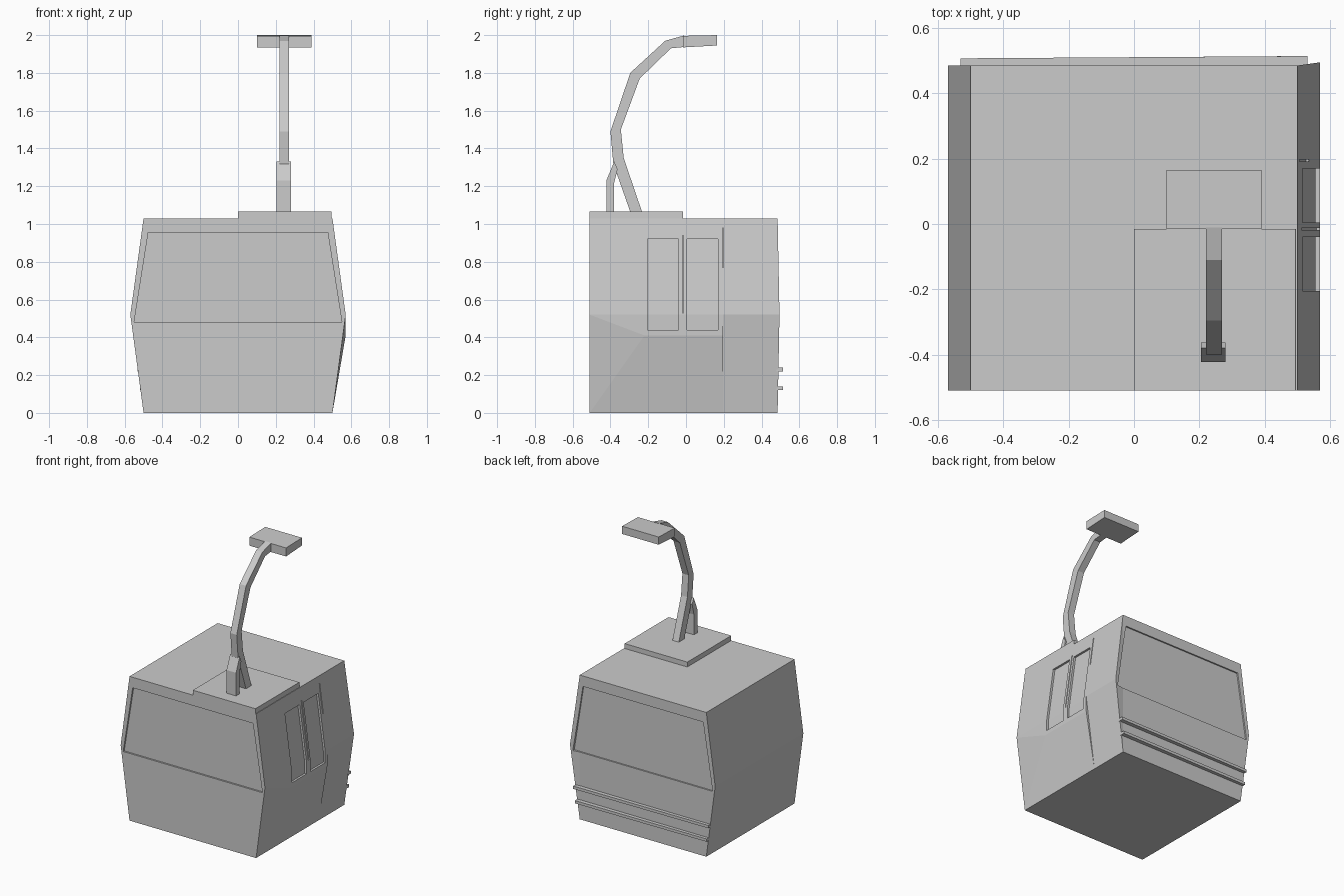
import bpy, bmesh

if "Cube" in bpy.data.objects:
    bpy.data.objects.remove(bpy.data.objects["Cube"])

grey = bpy.data.materials.new("light grey")
grey.use_nodes = True
grey.diffuse_color = (0.6, 0.6, 0.6, 1)
grey.node_tree.nodes["Principled BSDF"].inputs["Base Color"].default_value = (0.6, 0.6, 0.6, 1)


def finish(name, bm):
    bmesh.ops.recalc_face_normals(bm, faces=bm.faces[:])
    mesh = bpy.data.meshes.new(name)
    bm.to_mesh(mesh)
    bm.free()
    mesh.materials.append(grey)
    obj = bpy.data.objects.new(name, mesh)
    bpy.context.collection.objects.link(obj)
    return obj


def prism(name, profile, axis, lo, hi, adjust=None):
    """Extrude an outline: (x, z) along y, or (y, z) along x."""
    bm = bmesh.new()
    place = (lambda a, b, t: (a, t, b)) if axis == "y" else (lambda a, b, t: (t, a, b))
    rings = [[bm.verts.new(place(a, b, t)) for a, b in profile] for t in (lo, hi)]
    n = len(profile)
    for ring in rings:
        bm.faces.new(ring)
    for i in range(n):
        j = (i + 1) % n
        bm.faces.new((rings[0][i], rings[0][j], rings[1][j], rings[1][i]))
    if adjust:
        adjust(bm)
    return finish(name, bm)


def cut(obj, cutters):
    for c in cutters:
        mod = obj.modifiers.new("recess", "BOOLEAN")
        mod.operation, mod.solver, mod.object = "DIFFERENCE", "EXACT", c
        bpy.context.view_layer.objects.active = obj
        bpy.ops.object.modifier_apply(modifier=mod.name)


# Cabin shell, with its rear door-side corner slightly proud
def bulge(bm):
    for v in bm.verts:
        if v.co.x > 0.55 and v.co.y > 0:
            v.co.y += 0.01
    bmesh.ops.triangulate(bm, faces=[f for f in bm.faces if len(f.verts) > 4])


half = [(0.5, 0), (0.57, 0.52), (0.5, 1.03)]
outline = half + [(-x, z) for x, z in reversed(half)]
cabin = prism("cabin", outline, "y", -0.51, 0.485, bulge)

# Door skirt, straight under the waist and blending to the front corner
bm = bmesh.new()
points = [(x, y, z) for y in (-0.22, 0.195)
          for x, z in ((0.5, 0), (0.57, 0.41), (0.57, 0.52))]
points += [(0.57, -0.51, 0.52), (0.5, -0.51, 0), (0.45, 0, 0.3)]
bmesh.ops.convex_hull(bm, input=[bm.verts.new(p) for p in points])
door = finish("door_skirt", bm)

# Recessed end windows
pane = [(-0.55, 0.48), (0.55, 0.48), (0.475, 0.955), (-0.475, 0.955)]
end_cuts = [prism("window_cutter", pane, "y", -0.6, -0.498),
            prism("window_cutter", pane, "y", 0.475, 0.6)]

# Recessed door windows and seams
door_pane = [(0.555, 0.44), (0.555, 0.52), (0.5, 0.92), (0.7, 0.92), (0.7, 0.44)]
door_cuts = [prism("door_cutter", door_pane, "y", a, b)
             for a, b in ((-0.205, -0.04), (0.005, 0.17))]
seam_cuts = []
for y, low, high in ((-0.016, 0.53, 0.94), (0.195, 0.77, 0.98)):
    floor = [(0.56 - 0.137 * (z - 0.52), z) for z in (low, high)]
    seam_cuts.append(prism("seam_cutter", floor + [(0.7, high), (0.7, low)],
                           "y", y - 0.003, y + 0.003))

cut(cabin, end_cuts + door_cuts + seam_cuts)
cut(door, door_cuts)
for c in end_cuts + door_cuts + seam_cuts:
    bpy.data.objects.remove(c)

# Roof mounting plate
prism("roof_plate", [(0, 1.02), (0.497, 1.02), (0.495, 1.065), (0, 1.065)], "y", -0.51, -0.015)

# Hanger arm
outer = [(-0.29, 1.05), (-0.385, 1.32), (-0.40, 1.49), (-0.295, 1.80), (-0.11, 1.97), (-0.01, 1.998)]
inner = [(-0.228, 1.05), (-0.33, 1.35), (-0.345, 1.50), (-0.245, 1.77), (-0.08, 1.93), (-0.01, 1.937)]
prism("hanger_arm", outer + inner[::-1], "x", 0.22, 0.27)

# Short brace behind the arm foot
brace = [(-0.422, 1.05), (-0.382, 1.05), (-0.382, 1.21), (-0.362, 1.29), (-0.38, 1.33), (-0.422, 1.23)]
prism("arm_brace", brace, "x", 0.205, 0.28)

# Cable grip
grip = [(-0.015, 1.935), (0.165, 1.945), (0.165, 2.0), (-0.015, 1.996)]
prism("cable_grip", grip, "x", 0.10, 0.39)

# Rear rack rails
for name, z in (("upper_rail", 0.23), ("lower_rail", 0.13)):
    def skew(bm):
        for v in bm.verts:
            if v.co.y > 0.5 and v.co.x > 0:
                v.co.y += 0.007
    w = 0.5 + 0.135 * z
    prism(name, [(0.48, z - 0.01), (0.507, z - 0.01), (0.507, z + 0.01), (0.48, z + 0.01)],
          "x", -w, w, skew)
